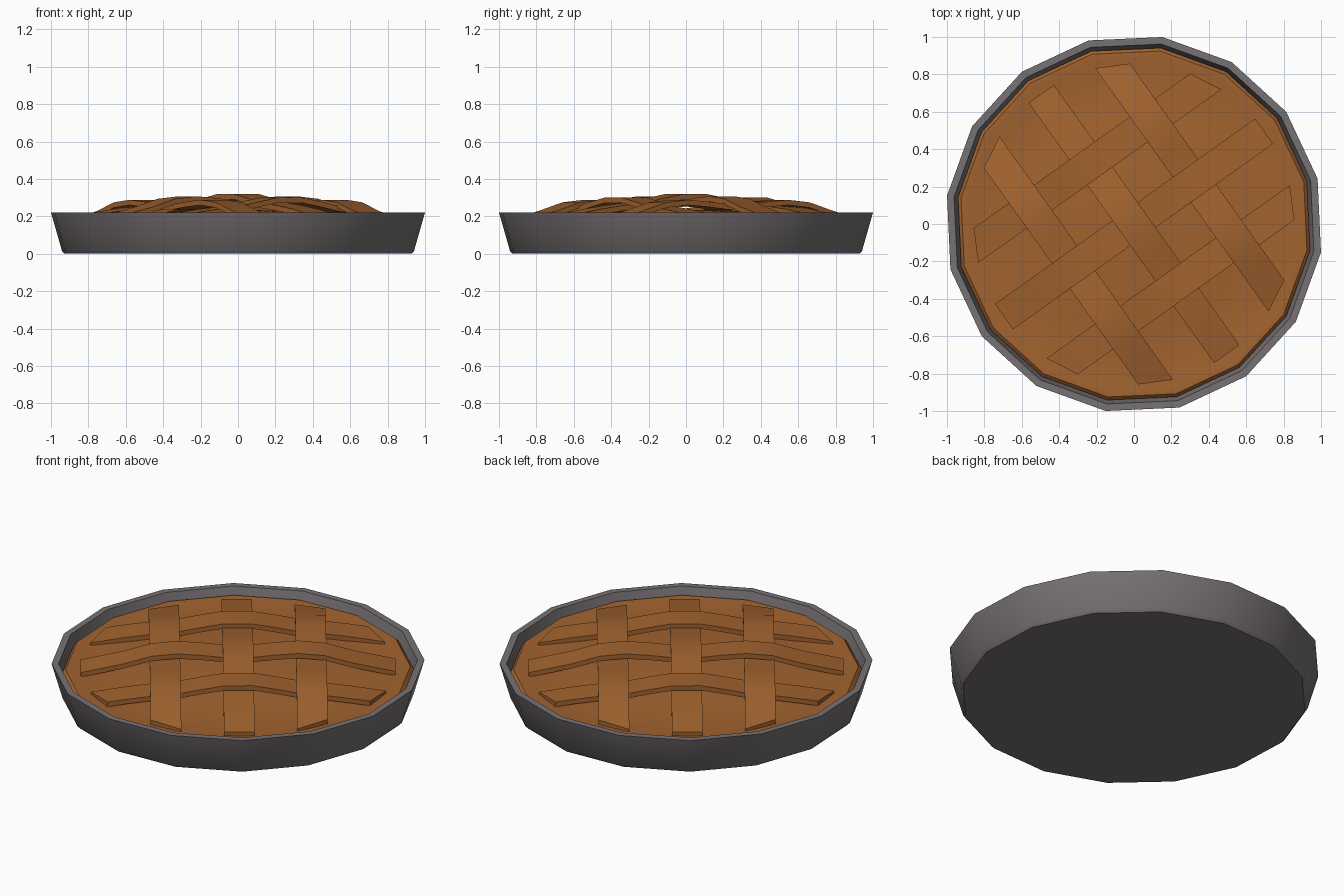
import bpy, math

if "Cube" in bpy.data.objects:
    bpy.data.objects.remove(bpy.data.objects["Cube"])

def mat(name, c):
    m = bpy.data.materials.new(name)
    m.diffuse_color = (*c, 1)
    m.use_nodes = True
    m.node_tree.nodes["Principled BSDF"].inputs["Base Color"].default_value = m.diffuse_color
    return m

tin = mat("grey tin", (0.185, 0.165, 0.172))
pastry = mat("baked pastry", (0.36, 0.125, 0.029))

def make(name, verts, faces, m, angle):
    me = bpy.data.meshes.new(name)
    me.from_pydata(verts, [], faces)
    me.materials.append(m)
    ob = bpy.data.objects.new(name, me)
    bpy.context.collection.objects.link(ob)
    bpy.ops.object.select_all(action='DESELECT')
    ob.select_set(True)
    bpy.context.view_layer.objects.active = ob
    bpy.ops.object.shade_smooth_by_angle(angle=math.radians(angle))
    return ob

N = 16
START = math.radians(13.9)

def lathe(name, profile, m, angle):
    """Revolve (radius, z) rings listed from bottom outside to top inside; cap both ends."""
    verts, faces = [], []
    for r, z in profile:
        for i in range(N):
            a = START + 2 * math.pi * i / N
            verts.append((r * math.cos(a), r * math.sin(a), z))
    for k in range(len(profile) - 1):
        for i in range(N):
            j = (i + 1) % N
            faces.append((k*N + i, k*N + j, (k+1)*N + j, (k+1)*N + i))
    faces.append(tuple(reversed(range(N))))
    last = (len(profile) - 1) * N
    faces.append(tuple(range(last, last + N)))
    return make(name, verts, faces, m, angle)

# Pan with a sloped wall, flat rim and hidden floor
lathe("pie_pan", [(0.938, 0), (0.952, 0.015), (1.011, 0.22), (0.973, 0.22),
                  (0.925, 0.04)], tin, 30)

# Domed pie body with a slightly raised edge
lathe("pie_crust", [(0.92, 0.05), (0.952, 0.165), (0.935, 0.183), (0.90, 0.184), (0.86, 0.175),
                    (0.6, 0.205), (0.3, 0.227), (0.05, 0.235)], pastry, 40)

# Woven lattice strips: three each way, turned to match the pie
TURN = math.radians(35.5)
HALF, GAP, THICK, REACH = 0.083, 0.397, 0.028, 0.858

def strip(name, row, across):
    c = (row - 1) * GAP
    stations = [-9, -0.62, -0.47, -0.33, -0.2, -0.075, 0.075, 0.2, 0.33, 0.47, 0.62, 9]
    verts, faces = [], []
    for s in stations:
        near = min(2, max(0, round(s / GAP) + 1))
        over = ((row + near) % 2 == 0) != across
        lift = 0.0
        if abs(s - (near - 1) * GAP) > 0.15:
            lift = 0.5 if abs(s) < 0.5 else 0.3 * over
        elif over:
            lift = 1.0
        ring = []
        for e in (c - HALF, c + HALF):
            t = s
            if abs(s) > 1:  # trimmed to the round edge
                t = math.copysign(math.sqrt(REACH**2 - e**2), s)
                lift = 0
            top = 0.285 - 0.12 * (c*c + t*t) + 0.035 * lift
            a, b = (t, e) if across else (e, t)
            x = a * math.cos(TURN) - b * math.sin(TURN)
            y = a * math.sin(TURN) + b * math.cos(TURN)
            ring.append((x, y, top))
        p, q = ring
        verts += [p, q, (q[0], q[1], q[2] - THICK), (p[0], p[1], p[2] - THICK)]
    n = len(stations)
    for k in range(n - 1):
        for i in range(4):
            j = (i + 1) % 4
            faces.append((4*k + i, 4*k + j, 4*k + 4 + j, 4*k + 4 + i))
    faces += [(3, 2, 1, 0), tuple(range(4*n - 4, 4*n))]
    if across:
        faces = [f[::-1] for f in faces]
    faces = [f[::-1] for f in faces]
    make(name, verts, faces, pastry, 30)

for row in range(3):
    strip(f"lattice_strip_long_{row + 1}", row, False)
    strip(f"lattice_strip_cross_{row + 1}", row, True)
